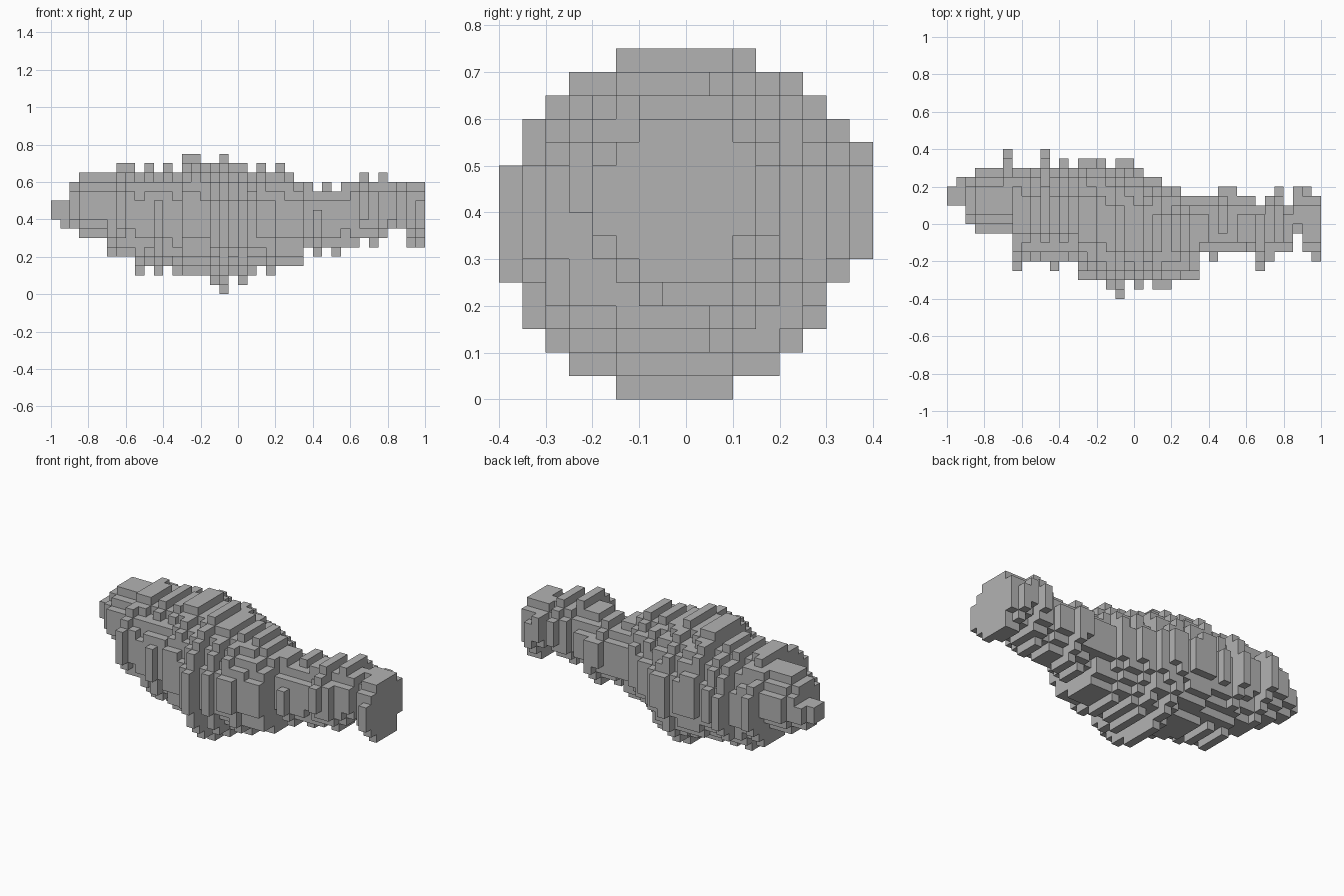
import bpy
import bmesh
from math import hypot
from mathutils import Vector

default_cube = bpy.data.objects.get("Cube")
if default_cube:
    bpy.data.objects.remove(default_cube, do_unlink=True)

VOXEL = 0.05
LENGTH = 40

# Outline steps (start column, level), and ribs standing one voxel further out
TOP = [(0, 10), (2, 12), (3, 13), (14, 14), (21, 13), (26, 12), (28, 11), (31, 12)]
TOP_RIBS = [7, 8, 10, 12, 14, 15, 18, 22, 24, 29, 33, 35]
BOTTOM = [(0, 8), (1, 7), (3, 6), (6, 4), (9, 3), (13, 2), (22, 3), (27, 5),
          (33, 6), (36, 7), (38, 5)]
BOTTOM_RIBS = [9, 11, 17, 18, 18, 20, 23, 28, 30, 34]
BACK = [(0, 4), (1, 5), (3, 6), (21, 5), (23, 4), (25, 3), (33, 2), (37, 3)]
BACK_RIBS = [6, 6, 10, 10, 12, 14, 15, 16, 18, 19, 29, 30, 34, 35, 35, 37, 38]
FRONT = [(0, 2), (2, 0), (3, -1), (7, -4), (14, -6), (27, -3), (37, -1), (38, -3)]
FRONT_RIBS = [7, 11, 17, 18, 18, 20, 22, 23, 28, 33, 33, 34, 39]


def outline(steps, ribs, outward):
    """Level of one side of the body for every column."""
    return [[level for start, level in steps if start <= i][-1]
            + outward * ribs.count(i) for i in range(LENGTH)]


def centre_line(low, high):
    """Middle between two outlines, smoothed over neighbouring columns."""
    middle = [(a + b) / 2 for a, b in zip(low, high)]
    line = []
    for i in range(LENGTH):
        near = middle[max(0, i - 2):i + 3]
        line.append(sum(near) / len(near))
    return line


def make_material(name, value):
    material = bpy.data.materials.new(name)
    material.use_nodes = True
    colour = (value, value, value, 1.0)
    material.diffuse_color = colour
    material.node_tree.nodes["Principled BSDF"].inputs["Base Color"].default_value = colour
    return material


def fill_voxels():
    """Stack round slices whose four sides follow the outlines."""
    top, bottom = outline(TOP, TOP_RIBS, 1), outline(BOTTOM, BOTTOM_RIBS, -1)
    back, front = outline(BACK, BACK_RIBS, 1), outline(FRONT, FRONT_RIBS, -1)
    mid_y, mid_z = centre_line(front, back), centre_line(bottom, top)
    cells = set()
    for i in range(LENGTH):
        for y in range(front[i], back[i]):
            for z in range(bottom[i], top[i]):
                dy, dz = y + 0.5 - mid_y[i], z + 0.5 - mid_z[i]
                ry = back[i] - mid_y[i] if dy > 0 else mid_y[i] - front[i]
                rz = top[i] - mid_z[i] if dz > 0 else mid_z[i] - bottom[i]
                if hypot(dy / ry, dz / rz) <= 1:
                    cells.add((i, y, z))
    return cells


def build_body(cells):
    """Make the outer skin of the voxels and merge its flat areas."""
    bm = bmesh.new()
    corners = {}

    def corner(point):
        key = tuple(round(c * 2) for c in point)
        if key not in corners:
            corners[key] = bm.verts.new(
                ((point.x - LENGTH / 2) * VOXEL, point.y * VOXEL, point.z * VOXEL))
        return corners[key]

    for cell in sorted(cells):
        middle = Vector(cell) + Vector((0.5, 0.5, 0.5))
        for axis in range(3):
            for sign in (-1, 1):
                neighbour = list(cell)
                neighbour[axis] += sign
                if tuple(neighbour) in cells:
                    continue
                n, u = Vector(), Vector()
                n[axis] = sign / 2
                u[(axis + 1) % 3] = 0.5
                v = n.cross(u) * 2
                bm.faces.new([corner(middle + n + a * u + b * v)
                              for a, b in ((-1, -1), (1, -1), (1, 1), (-1, 1))])
    bmesh.ops.dissolve_limit(bm, angle_limit=0.01, verts=bm.verts[:], edges=bm.edges[:])
    mesh = bpy.data.meshes.new("voxel_body")
    bm.to_mesh(mesh)
    bm.free()
    body = bpy.data.objects.new("voxel_body", mesh)
    bpy.context.collection.objects.link(body)
    return body


voxel_body = build_body(fill_voxels())
voxel_body.data.materials.append(make_material("stone_grey", 0.45))
